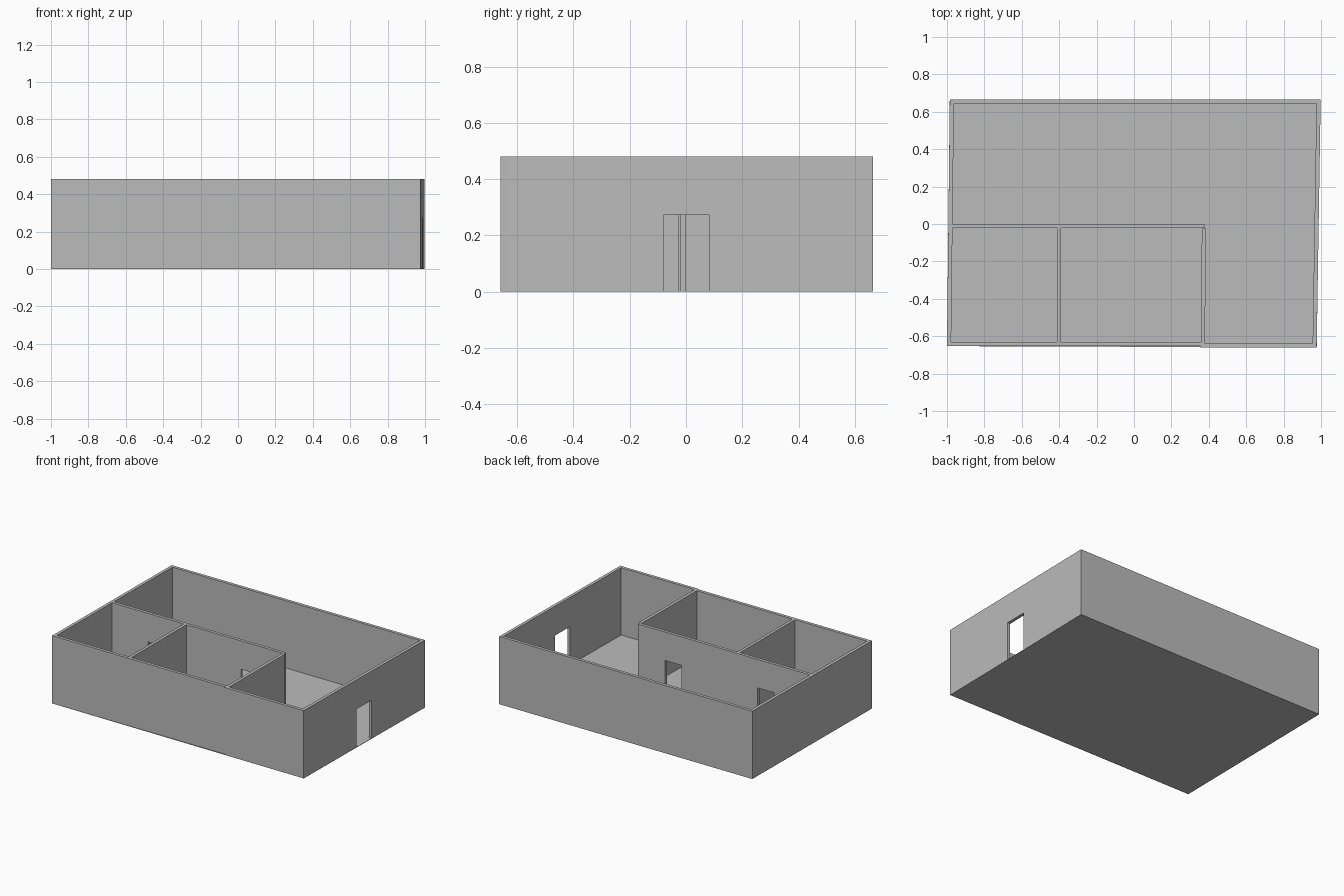
import bpy
import bmesh
from mathutils import Vector

if "Cube" in bpy.data.objects:
    bpy.data.objects.remove(bpy.data.objects["Cube"])

HEIGHT = 0.48
BASE = 0.001

grey = bpy.data.materials.new("plain grey")
grey.use_nodes = True
colour = (0.5, 0.5, 0.5, 1)
grey.diffuse_color = colour
grey.node_tree.nodes["Principled BSDF"].inputs["Base Color"].default_value = colour


def finish(name, bm):
    bmesh.ops.recalc_face_normals(bm, faces=bm.faces)
    mesh = bpy.data.meshes.new(name)
    bm.to_mesh(mesh)
    bm.free()
    mesh.materials.append(grey)
    obj = bpy.data.objects.new(name, mesh)
    bpy.context.collection.objects.link(obj)


def wall(name, start, end, across, door=None):
    """Wall elevation from start to end, thickened by the across vector.
    A door is (near, far, height), measured along x or y."""
    a, b = Vector(start), Vector(end)
    axis = 0 if abs(b.x - a.x) > abs(b.y - a.y) else 1
    outline = [(0, BASE)]
    if door:
        near, far = [(d - a[axis]) / (b[axis] - a[axis]) for d in door[:2]]
        top = door[2]
        outline += [(near, BASE), (near, top), (far, top), (far, BASE)]
    outline += [(1, BASE), (1, HEIGHT), (0, HEIGHT)]
    bm = bmesh.new()
    face = bm.faces.new([bm.verts.new((*a.lerp(b, t), z)) for t, z in outline])
    ext = bmesh.ops.extrude_face_region(bm, geom=[face], use_keep_orig=True)
    moved = [v for v in ext["geom"] if isinstance(v, bmesh.types.BMVert)]
    bmesh.ops.translate(bm, verts=moved, vec=(*across, 0))
    finish(name, bm)


# Thin floor slab
bm = bmesh.new()
corners = [(-1, -0.653), (0.977, -0.66), (0.997, 0.665), (-0.985, 0.665)]
floor = bm.faces.new([bm.verts.new((x, y, 0)) for x, y in corners])
ext = bmesh.ops.extrude_face_region(bm, geom=[floor], use_keep_orig=True)
bmesh.ops.translate(bm, vec=(0, 0, 0.003),
                    verts=[v for v in ext["geom"] if isinstance(v, bmesh.types.BMVert)])
finish("floor", bm)

# Outer walls
wall("back_wall", (-0.985, 0.643), (0.975, 0.643), (0, 0.022))
wall("right_side_wall", (-1, -0.653), (-0.985, 0.643), (0.022, 0))
wall("left_side_wall", (0.977, -0.638), (0.998, 0.665), (-0.022, 0), (-0.08, 0.083, 0.273))
wall("front_wall_long", (-0.978, -0.653), (0.357, -0.653), (0, 0.022))
wall("front_wall_short", (0.355, -0.66), (0.977, -0.66), (0, 0.022))

# Room partitions
wall("small_room_partition", (-0.98, -0.022), (-0.39, -0.022), (0, 0.022), (-0.69, -0.56, 0.278))
wall("large_room_partition", (-0.39, -0.022), (0.378, -0.022), (0, 0.022), (0.037, 0.165, 0.278))
wall("dividing_wall", (-0.413, -0.631), (-0.41, -0.022), (0.021, 0))
wall("end_partition", (0.357, -0.638), (0.363, -0.025), (0.022, 0))
